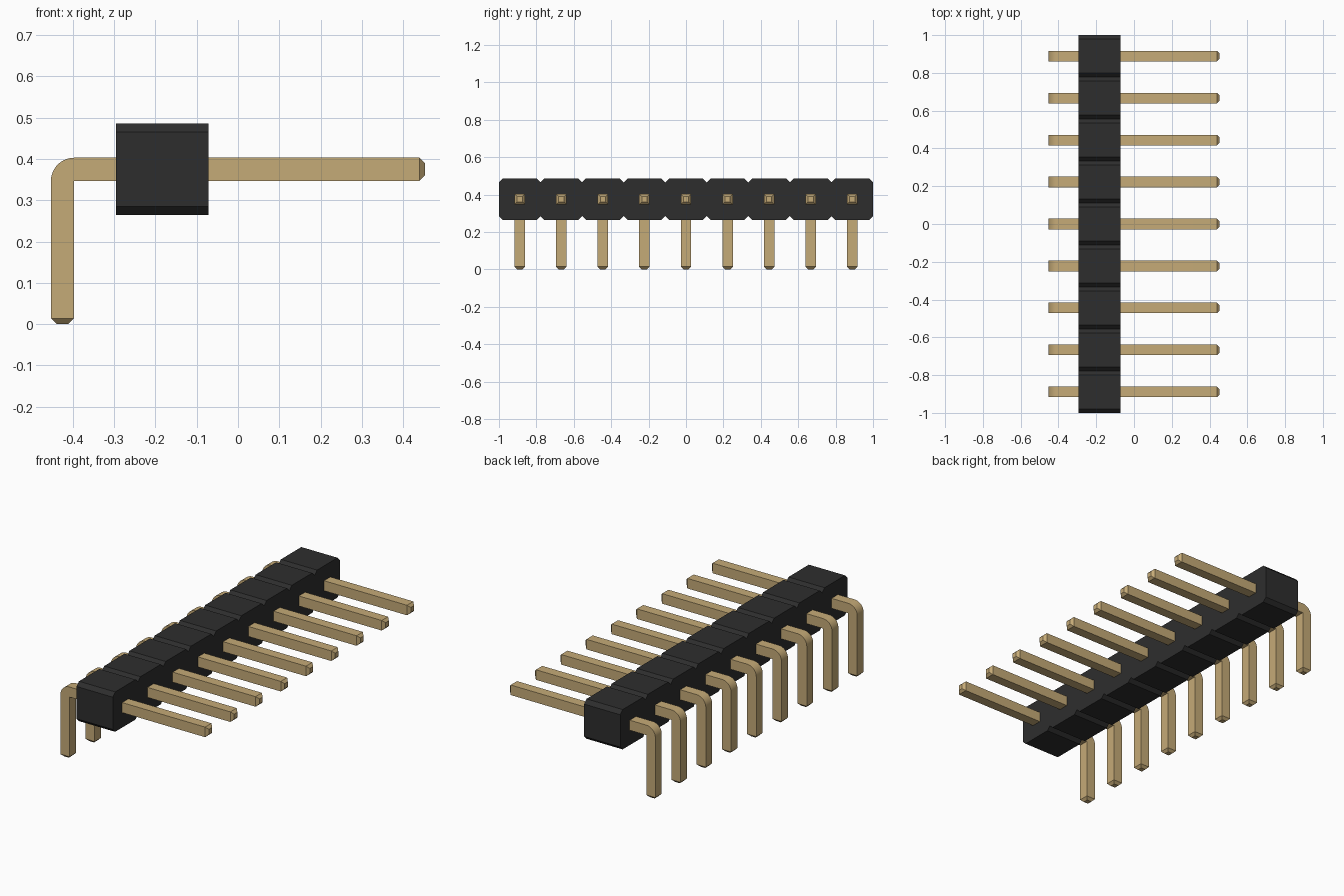
import bpy, bmesh, math

if "Cube" in bpy.data.objects:
    bpy.data.objects.remove(bpy.data.objects["Cube"], do_unlink=True)

COUNT = 9
PITCH = 2 / COUNT
HALF = 0.028            # half thickness of a pin
TIP = 0.014             # chamfer at the pin ends
CHAMFER = 0.021         # chamfer between housing cells
X0, X1 = -0.295, -0.072
Z0, Z1 = 0.264, 0.486


def material(name, rgb):
    m = bpy.data.materials.new(name)
    m.use_nodes = True
    m.diffuse_color = (*rgb, 1)
    bsdf = m.node_tree.nodes["Principled BSDF"]
    bsdf.inputs["Base Color"].default_value = (*rgb, 1)
    bsdf.inputs["Roughness"].default_value = 0.6
    return m


def loft(name, rings, mat):
    """Skin a row of four-point rings and cap both ends."""
    bm = bmesh.new()
    rows = [[bm.verts.new(p) for p in ring] for ring in rings]
    for a, b in zip(rows, rows[1:]):
        for i in range(4):
            j = (i + 1) % 4
            bm.faces.new((a[i], a[j], b[j], b[i]))
    bm.faces.new(rows[0])
    bm.faces.new(rows[-1])
    bmesh.ops.remove_doubles(bm, verts=bm.verts, dist=1e-5)
    bmesh.ops.recalc_face_normals(bm, faces=bm.faces)
    mesh = bpy.data.meshes.new(name)
    bm.to_mesh(mesh)
    bm.free()
    mesh.materials.append(mat)
    obj = bpy.data.objects.new(name, mesh)
    bpy.context.collection.objects.link(obj)
    return obj


black = material("black plastic", (0.027, 0.027, 0.027))
gold = material("gold metal", (0.56, 0.405, 0.185))


# Housing: a row of cells with notches between them
def housing_ring(y, inset):
    return [(X0, y, Z0 + inset), (X1, y, Z0 + inset),
            (X1, y, Z1 - inset), (X0, y, Z1 - inset)]


rings = [housing_ring(-1, CHAMFER)]
for i in range(COUNT):
    lo, hi = -1 + i * PITCH, -1 + (i + 1) * PITCH
    rings += [housing_ring(lo + CHAMFER, 0), housing_ring(hi - CHAMFER, 0),
              housing_ring(hi, CHAMFER)]
loft("housing", rings, black)


# Pins: bent square bars, rounded outside the bend, chamfered at both ends
def pin_ring(inner, outer, half=HALF):
    return [(inner[0], -half, inner[1]), (inner[0], half, inner[1]),
            (outer[0], half, outer[1]), (outer[0], -half, outer[1])]


CX, CZ, W = -0.397, 0.347, 2 * HALF     # inside corner of the bend
END = 0.453
rings = [pin_ring((CX - TIP, 0), (CX - W + TIP, 0), HALF - TIP),
         pin_ring((CX, TIP), (CX - W, TIP))]
STEPS = 10
for k in range(STEPS + 1):
    a = math.pi - k / STEPS * math.pi / 2
    rings.append(pin_ring((CX, CZ), (CX + W * math.cos(a), CZ + W * math.sin(a))))
rings += [pin_ring((END - TIP, CZ), (END - TIP, CZ + W)),
          pin_ring((END, CZ + TIP), (END, CZ + W - TIP), HALF - TIP)]

first = loft("pin_1", rings, gold)
bpy.ops.object.select_all(action='DESELECT')
first.select_set(True)
bpy.context.view_layer.objects.active = first
bpy.ops.object.shade_smooth_by_angle(angle=math.radians(30))
first.location.y = -(COUNT - 1) / 2 * PITCH
for i in range(1, COUNT):
    pin = first.copy()
    pin.name = f"pin_{i + 1}"
    pin.location.y = (i - (COUNT - 1) / 2) * PITCH
    bpy.context.collection.objects.link(pin)
